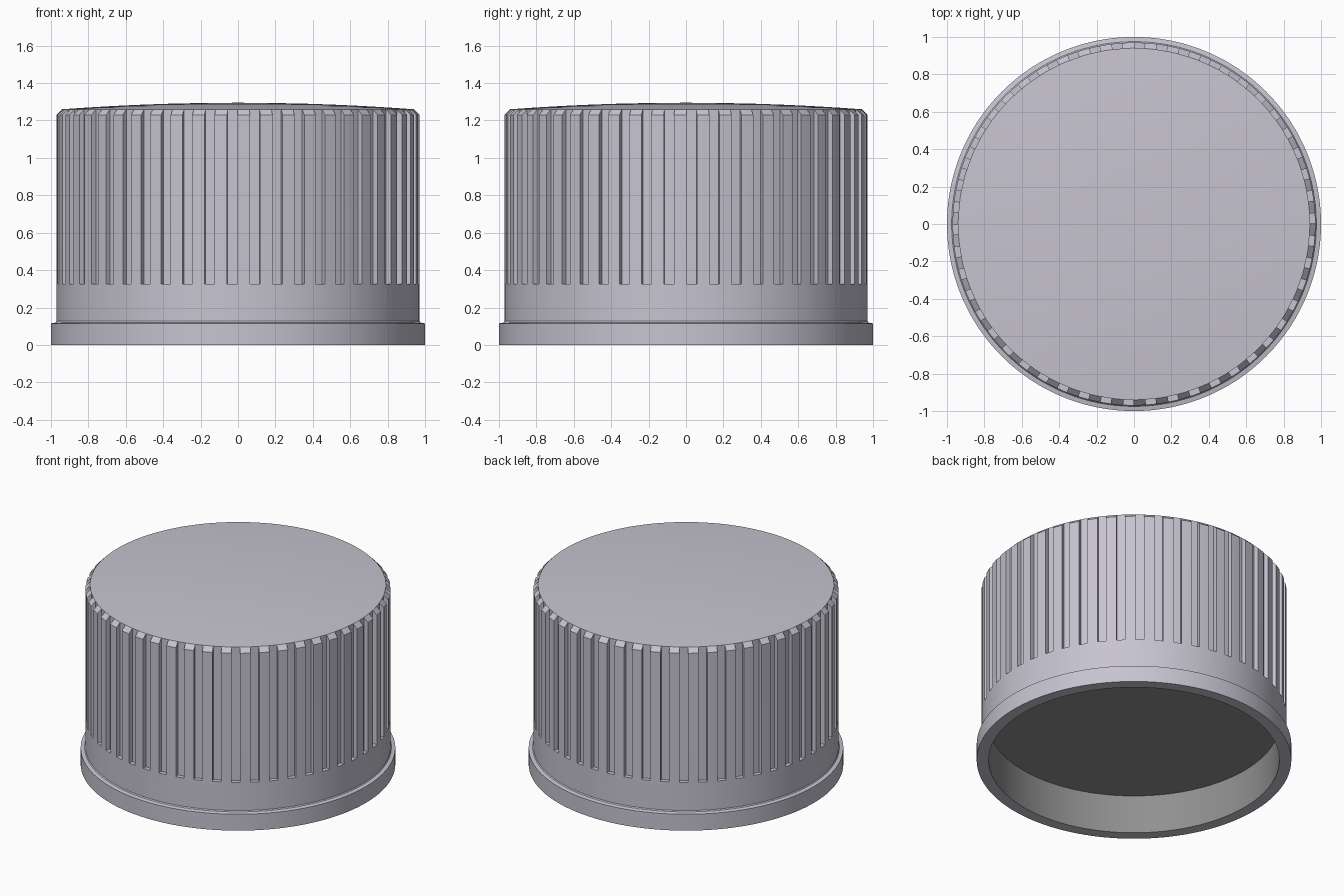
import bpy, bmesh
from math import sin, cos, radians

cube = bpy.data.objects.get("Cube")
if cube:
    bpy.data.objects.remove(cube, do_unlink=True)

GROOVES = 50
PITCH = 360 / GROOVES
HALF = 1.63            # half the angular width of a groove
BODY_R, CORE_R = 0.97, 0.94
GROOVE_Z, SHOULDER_Z, RIM_Z, TOP_Z = 0.325, 1.23, 1.26, 1.295


def make_material(name, color):
    mat = bpy.data.materials.new(name)
    mat.use_nodes = True
    mat.diffuse_color = (*color, 1)
    mat.node_tree.nodes["Principled BSDF"].inputs["Base Color"].default_value = (*color, 1)
    return mat


# Column angles: two strips per groove, two per rib
angles = []
for i in range(GROOVES):
    mid = PITCH / 4 + i * PITCH
    angles += [radians(mid + a) for a in (-HALF, 0, HALF, PITCH / 2)]
COUNT = len(angles)


def ring(bm, r, z):
    return [bm.verts.new((r * cos(a), r * sin(a), z)) for a in angles]


def lathe(bm, profile, cap_z=None):
    """Revolve (radius, height) points; optionally close the end at the axis."""
    rings = [ring(bm, r, z) for r, z in profile]
    for lo, hi in zip(rings, rings[1:]):
        for k in range(COUNT):
            n = (k + 1) % COUNT
            bm.faces.new((lo[k], lo[n], hi[n], hi[k]))
    if cap_z is not None:
        tip = bm.verts.new((0, 0, cap_z))
        for k in range(COUNT):
            bm.faces.new((rings[-1][k], rings[-1][(k + 1) % COUNT], tip))
    return rings


bm = bmesh.new()

# Flange and plain lower skirt, starting from the inside of the opening
skirt = lathe(bm, [(0.924, 0), (1, 0), (1, 0.115), (0.975, 0.12),
                   (BODY_R, 0.127), (BODY_R, GROOVE_Z)])

# Gently domed top
dome = [(CORE_R * t, RIM_Z + (TOP_Z - RIM_Z) * (1 - t * t))
        for t in (1, 0.85, 0.7, 0.55, 0.4, 0.2)]
top = lathe(bm, dome, TOP_Z)

# Ribs with chamfered tops, separated by grooves
base, rim = skirt[-1], top[0]
shoulder = ring(bm, BODY_R, SHOULDER_Z)
floor = ring(bm, CORE_R, GROOVE_Z)
for k in range(COUNT):
    n = (k + 1) % COUNT
    if k % 4 < 2:
        bm.faces.new((base[k], base[n], floor[n], floor[k]))
        bm.faces.new((floor[k], floor[n], rim[n], rim[k]))
    else:
        bm.faces.new((base[k], base[n], shoulder[n], shoulder[k]))
        bm.faces.new((shoulder[k], shoulder[n], rim[n], rim[k]))
    if k % 4 in (0, 2):
        bm.faces.new((base[k], shoulder[k], rim[k], floor[k]))

# Inner wall and ceiling
cap_faces = set(bm.faces)
lathe(bm, [(0.924, 0), (0.924, 0.27)], 0.27)
for f in bm.faces:
    f.material_index = 0 if f in cap_faces else 1

bmesh.ops.delete(bm, geom=[v for v in bm.verts if not v.link_faces], context='VERTS')
bmesh.ops.remove_doubles(bm, verts=bm.verts, dist=0.0001)
bmesh.ops.recalc_face_normals(bm, faces=bm.faces)
mesh = bpy.data.meshes.new("ribbed_cap")
bm.to_mesh(mesh)
bm.free()
mesh.materials.append(make_material("pale lilac grey", (0.57, 0.55, 0.63)))
mesh.materials.append(make_material("liner grey", (0.28, 0.28, 0.28)))

cap = bpy.data.objects.new("ribbed_cap", mesh)
bpy.context.collection.objects.link(cap)
bpy.context.view_layer.objects.active = cap
cap.select_set(True)
bpy.ops.object.shade_smooth_by_angle(angle=radians(25))
